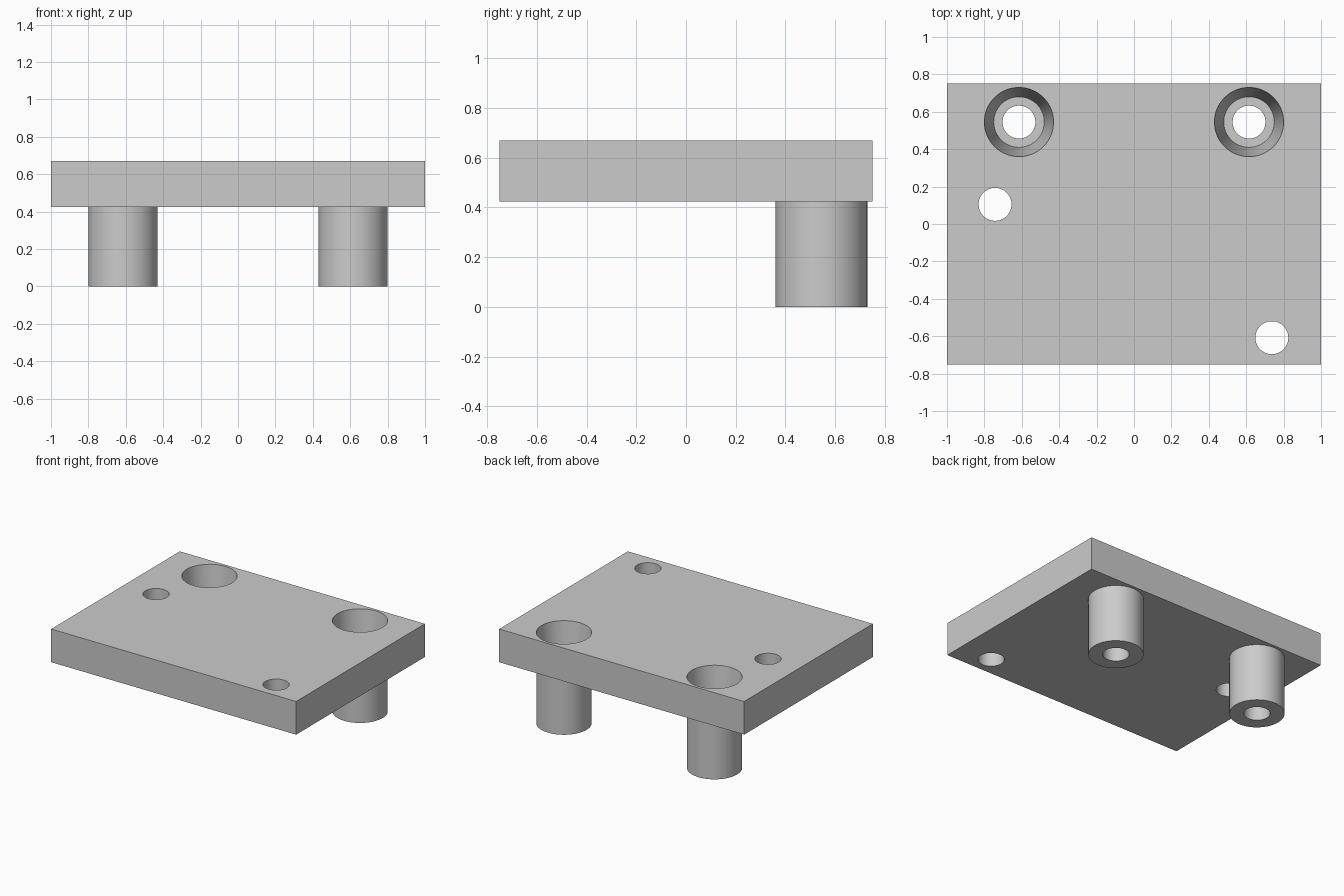
import bpy, bmesh, math
from mathutils import Matrix, Vector

old = bpy.data.objects.get("Cube")
if old:
    bpy.data.objects.remove(old)

SEGMENTS = 64
BOTTOM, TOP = 0.425, 0.67
POST_X, POST_Y, POST_R = 0.615, 0.545, 0.185
SEAT_R, HOLE_R, SEAT_Z = 0.135, 0.088, 0.2

grey = bpy.data.materials.new("plain grey")
grey.use_nodes = True
colour = (0.6, 0.6, 0.6, 1)
grey.diffuse_color = colour
grey.node_tree.nodes["Principled BSDF"].inputs["Base Color"].default_value = colour


def add_object(name, bm):
    bmesh.ops.recalc_face_normals(bm, faces=bm.faces)
    mesh = bpy.data.meshes.new(name)
    bm.to_mesh(mesh)
    bm.free()
    mesh.materials.append(grey)
    obj = bpy.data.objects.new(name, mesh)
    bpy.context.collection.objects.link(obj)
    return obj


def activate(obj):
    bpy.ops.object.select_all(action='DESELECT')
    obj.select_set(True)
    bpy.context.view_layer.objects.active = obj


def smooth(obj):
    activate(obj)
    bpy.ops.object.shade_smooth_by_angle(angle=math.radians(30))


# Flat plate
bm = bmesh.new()
bmesh.ops.create_cube(bm, size=1, matrix=Matrix.Translation((0, 0, (BOTTOM + TOP) / 2))
                      @ Matrix.Diagonal((2, 1.5, TOP - BOTTOM, 1)))
plate = add_object("mounting_plate", bm)

# Openings for the posts and the two plain through holes
bm = bmesh.new()
for x, y, r in ((-POST_X, POST_Y, POST_R), (POST_X, POST_Y, POST_R),
                (-0.743, 0.105, HOLE_R), (0.737, -0.608, HOLE_R)):
    bmesh.ops.create_cone(bm, cap_ends=True, segments=SEGMENTS, radius1=r, radius2=r,
                          depth=1, matrix=Matrix.Translation((x, y, TOP)))
cutter = add_object("hole_cutter", bm)
cutter.hide_render = True
cut = plate.modifiers.new("holes", 'BOOLEAN')
cut.operation = 'DIFFERENCE'
cut.solver = 'EXACT'
cut.object = cutter
activate(plate)
bpy.ops.object.modifier_apply(modifier=cut.name)
bpy.data.objects.remove(cutter)
smooth(plate)

# Hollow posts: straight outside, tapered socket, flat seat and bolt hole
profile = [(POST_R, TOP), (POST_R, BOTTOM), (POST_R, 0), (HOLE_R, 0),
           (HOLE_R, SEAT_Z), (SEAT_R, SEAT_Z)]
for name, side in (("left_post", 1), ("right_post", -1)):
    bm = bmesh.new()
    verts = [bm.verts.new((r, 0, z)) for r, z in profile]
    edges = [bm.edges.new((a, b)) for a, b in zip(verts, verts[1:] + verts[:1])]
    bmesh.ops.spin(bm, geom=verts + edges, cent=(0, 0, 0), axis=(0, 0, 1),
                   angle=math.tau, steps=SEGMENTS)
    bmesh.ops.remove_doubles(bm, verts=bm.verts, dist=0.0001)
    bmesh.ops.translate(bm, verts=bm.verts, vec=Vector((side * POST_X, POST_Y, 0)))
    smooth(add_object(name, bm))
